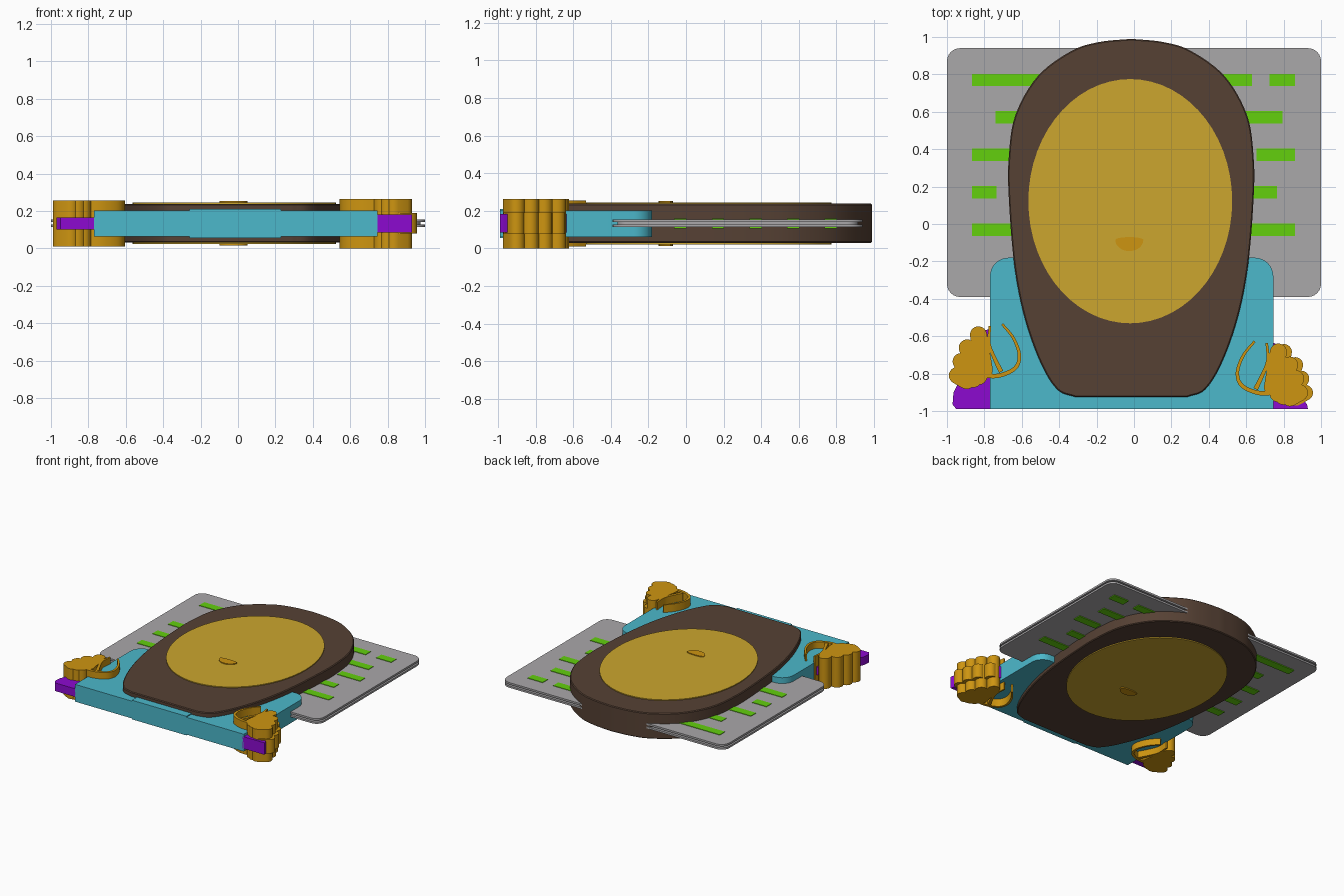
import bpy, bmesh, math
from mathutils import Vector

if "Cube" in bpy.data.objects:
    bpy.data.objects.remove(bpy.data.objects["Cube"], do_unlink=True)


def material(name, r, g, b):
    def linear(c):
        c /= 255
        return c / 12.92 if c < 0.04 else ((c + 0.055) / 1.055) ** 2.4
    col = (linear(r), linear(g), linear(b), 1)
    m = bpy.data.materials.new(name)
    m.use_nodes = True
    m.diffuse_color = col
    m.node_tree.nodes["Principled BSDF"].inputs["Base Color"].default_value = col
    return m


BROWN = material("dark brown", 86, 65, 52)
GOLD = material("pale gold", 204, 166, 46)
ORANGE = material("amber", 206, 149, 17)
TEAL = material("teal", 76, 184, 203)
PURPLE = material("purple", 140, 10, 208)
GREY = material("grey", 170, 168, 170)
GREEN = material("green", 99, 208, 13)


def build(name, layers, mat, bevel=0):
    """Extrude every (outline, bottom, top) layer into one object."""
    bm = bmesh.new()
    for outline, z0, z1 in layers:
        base = bm.faces.new([bm.verts.new((p[0], p[1], z0)) for p in outline])
        ext = bmesh.ops.extrude_face_region(bm, geom=[base], use_keep_orig=True)
        top = [g for g in ext["geom"] if isinstance(g, bmesh.types.BMVert)]
        bmesh.ops.translate(bm, verts=top, vec=(0, 0, z1 - z0))
    bmesh.ops.recalc_face_normals(bm, faces=bm.faces)
    mesh = bpy.data.meshes.new(name)
    bm.to_mesh(mesh)
    bm.free()
    mesh.materials.append(mat)
    obj = bpy.data.objects.new(name, mesh)
    bpy.context.collection.objects.link(obj)
    if bevel:
        mod = obj.modifiers.new("edge", "BEVEL")
        mod.width = bevel
        mod.segments = 1
        mod.angle_limit = math.radians(50)
    bpy.ops.object.select_all(action="DESELECT")
    obj.select_set(True)
    bpy.context.view_layer.objects.active = obj
    bpy.ops.object.shade_smooth_by_angle(angle=math.radians(30))
    return obj


def arc(cx, cy, rx, ry, a0, a1, n):
    return [(cx + rx * math.cos(math.radians(a0 + (a1 - a0) * i / n)),
             cy + ry * math.sin(math.radians(a0 + (a1 - a0) * i / n))) for i in range(n + 1)]


def spline(points, steps=6):
    """Smooth open path through the points."""
    p = [Vector(q) for q in points]
    p = [2 * p[0] - p[1]] + p + [2 * p[-1] - p[-2]]
    out = []
    for a, b, c, d in zip(p, p[1:], p[2:], p[3:]):
        for i in range(steps):
            t = i / steps
            out.append(b + (c - a) * t / 2 + (2 * a - 5 * b + 4 * c - d) * t * t / 2
                       + (3 * b - a - 3 * c + d) * t ** 3 / 2)
    return out + [p[-2]]


def box(x0, x1, y0, y1):
    return [(x0, y0), (x1, y0), (x1, y1), (x0, y1)]


def rounded(x0, x1, y0, y1, r):
    return (arc(x1 - r, y1 - r, r, r, 0, 90, 6) + arc(x0 + r, y1 - r, r, r, 90, 180, 6)
            + arc(x0 + r, y0 + r, r, r, 180, 270, 6) + arc(x1 - r, y0 + r, r, r, 270, 360, 6))


def capsule(a, b, r):
    deg = math.degrees(math.atan2(b[1] - a[1], b[0] - a[0]))
    return arc(*b, r, r, deg - 90, deg + 90, 10) + arc(*a, r, r, deg + 90, deg + 270, 10)


def strip(points, w):
    """Thin curved band tapering at its first end."""
    path = spline(points)
    left, right = [], []
    for i, p in enumerate(path):
        d = (path[min(i + 1, len(path) - 1)] - path[max(i - 1, 0)]).normalized()
        n = Vector((-d.y, d.x)) * w * (0.5 + 0.5 * i / len(path))
        left.append(p + n)
        right.append(p - n)
    return left + right[::-1]


# Hair: egg-like slab with a flat chin end
side = spline([(0, 0.99), (0.17, 0.973), (0.32, 0.925), (0.5, 0.79), (0.62, 0.58), (0.655, 0.35),
               (0.654, 0.13), (0.625, -0.22), (0.57, -0.5), (0.485, -0.74),
               (0.395, -0.885), (0.3, -0.925)])
hair = [(p.x - 0.015, p.y) for p in side] + [(-p.x - 0.015, p.y) for p in side[:0:-1]]
build("hair", [(hair, 0.03, 0.238)], BROWN, 0.006)

# Face plates and nose showing on both sides
build("face", [(arc(-0.02, 0.122, 0.545, 0.653, 0, 354, 59), 0.022, 0.245)], GOLD)
nose = arc(-0.025, -0.085, 0.075, 0.06, 180, 360, 16) + arc(-0.025, -0.085, 0.075, 0.015, 10, 170, 8)
build("nose", [(nose, 0.014, 0.252)], ORANGE)

# Body with arms rounded at the shoulders, plus the thicker middle
body = ([(-0.77, -0.99), (0.745, -0.99)] + arc(0.645, -0.28, 0.1, 0.1, 0, 90, 8)
        + arc(-0.67, -0.28, 0.1, 0.1, 90, 180, 8))
build("body", [(body, 0.062, 0.202)], TEAL)
build("body_middle", [(box(-0.26, 0.23, -0.99, -0.8), 0.055, 0.21)], TEAL)

# Sleeve ends
build("right_sleeve", [([(-0.76, -0.99), (-0.95, -0.99), (-0.97, -0.965), (-0.965, -0.9), (-0.93, -0.83),
                         (-0.81, -0.57), (-0.76, -0.56)], 0.1, 0.166)], PURPLE)
build("left_sleeve", [([(0.735, -0.99), (0.93, -0.99), (0.925, -0.965), (0.89, -0.92),
                        (0.82, -0.67), (0.735, -0.63)], 0.085, 0.182)], PURPLE)

# Hands: four finger lobes, a palm edge and thin thumb bands
FINGERS = [((-0.832, -0.592), (-0.80, -0.78)), ((-0.892, -0.662), (-0.83, -0.815)),
           ((-0.925, -0.735), (-0.86, -0.83)), ((-0.945, -0.81), (-0.895, -0.838))]
BANDS = [[(-0.705, -0.535), (-0.645, -0.61), (-0.613, -0.7), (-0.635, -0.77), (-0.72, -0.81), (-0.81, -0.81)],
         [(-0.77, -0.545), (-0.775, -0.64), (-0.74, -0.73), (-0.71, -0.79)]]


def hand(name, place, z0, z1, middle):
    shapes = [capsule(a, b, 0.045) for a, b in FINGERS] + [strip(b, 0.013) for b in BANDS]
    layers = [([place(p) for p in s], z0, z1) for s in shapes]
    if middle:
        for a, b in FINGERS:
            knuckle = [place((x - 0.03, y)) for x, y in capsule(a, b, 0.042)]
            layers.append((knuckle, 0.078, 0.19))
    build(name, layers, ORANGE)


hand("right_hand", lambda p: (p[0], p[1]), 0.01, 0.255, False)
hand("left_hand", lambda p: (-p[0] - 0.06, p[1] - 0.092), 0.0, 0.264, True)

# Board: two thin plates around a recessed core
plate = rounded(-1, 1, -0.39, 0.94, 0.07)
core = rounded(-0.975, 0.975, -0.365, 0.915, 0.06)
build("board", [(plate, 0.113, 0.128), (plate, 0.14, 0.155), (core, 0.127, 0.141)], GREY)

# Dashes on both faces of the board
ROWS = [[(-0.865, 0.63), (0.725, 0.86)], [(-0.74, 0.795)], [(-0.865, -0.5), (0.655, 0.86)],
        [(-0.865, -0.735), (0.5, 0.765)], [(-0.865, 0.86)]]
dashes = []
for i, row in enumerate(ROWS):
    y = 0.77 - 0.2 * i
    for x0, x1 in row:
        dash = box(x0, x1, y - 0.033, y + 0.033)
        dashes += [(dash, 0.106, 0.114), (dash, 0.154, 0.159)]
build("board_dashes", dashes, GREEN)
